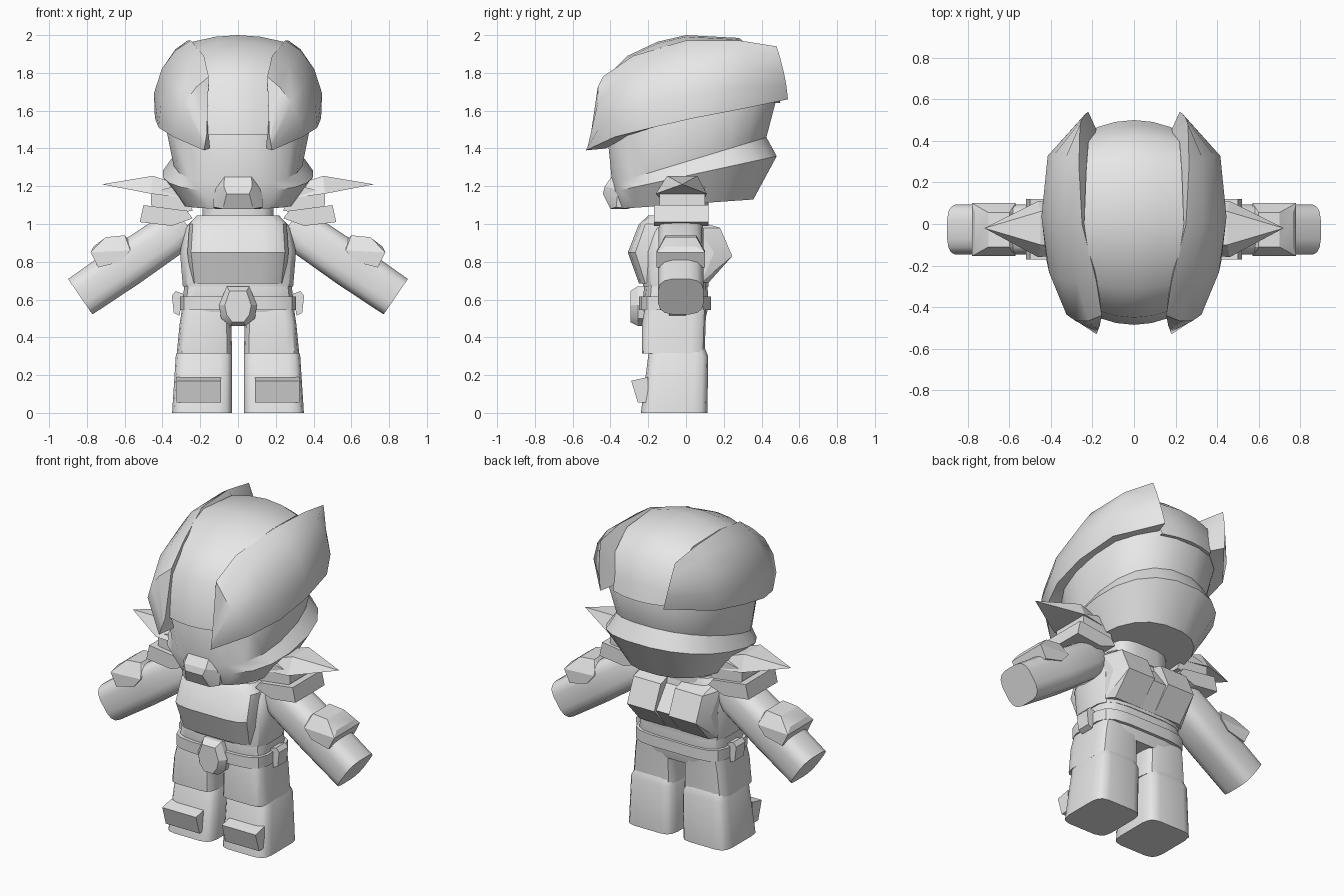
import bpy, bmesh, math
from mathutils import Vector as V

grey = bpy.data.materials.new("plain_grey")
grey.diffuse_color = (0.8, 0.8, 0.8, 1)


def finish(name, bm, angle=35):
    bmesh.ops.recalc_face_normals(bm, faces=bm.faces)
    me = bpy.data.meshes.new(name)
    bm.to_mesh(me)
    bm.free()
    ob = bpy.data.objects.new(name, me)
    bpy.context.collection.objects.link(ob)
    me.materials.append(grey)
    bpy.ops.object.select_all(action='DESELECT')
    ob.select_set(True)
    bpy.context.view_layer.objects.active = ob
    bpy.ops.object.shade_smooth_by_angle(angle=math.radians(angle))
    return ob


def loft(name, rings, caps=True, closed=True, angle=35):
    """Skin a list of point rings."""
    bm = bmesh.new()
    vs = [[bm.verts.new(p) for p in r] for r in rings]
    n = len(vs[0])
    for a, b in zip(vs, vs[1:]):
        for i in range(n if closed else n - 1):
            j = (i + 1) % n
            bm.faces.new((a[i], a[j], b[j], b[i]))
    if caps:
        bm.faces.new(vs[0])
        bm.faces.new(vs[-1])
    return finish(name, bm, angle)


def hull(name, pts, angle=20):
    bm = bmesh.new()
    for p in pts:
        bm.verts.new(p)
    bmesh.ops.convex_hull(bm, input=bm.verts)
    bmesh.ops.dissolve_limit(bm, angle_limit=0.02, verts=bm.verts, edges=bm.edges)
    return finish(name, bm, angle)


def oval(n, e):
    """Unit outline: e = 1 is round, smaller is boxier."""
    out = []
    for i in range(n):
        a = 2 * math.pi * (i + 0.5) / n
        c, s = math.cos(a), math.sin(a)
        out.append((math.copysign(abs(c) ** e, c), math.copysign(abs(s) ** e, s)))
    return out


def ring(x0, x1, y0, y1, z, e=0.5, n=16, zb=None):
    """Horizontal ring; zb gives a different height at the back."""
    zb = z if zb is None else zb
    return [V(((x0 + x1) / 2 + u * (x1 - x0) / 2, (y0 + y1) / 2 + v * (y1 - y0) / 2,
               z + (zb - z) * (v + 1) / 2)) for u, v in oval(n, e)]


def prism(prof, x0, x1):
    return [(x, y, z) for x in (x0, x1) for y, z in prof]


# Head, tilted rings with a groove and a flared jaw band
loft("head", [ring(-w, w, a, b, z, 0.85, 20, zb) for w, a, b, z, zb in (
    (0.36, -0.38, 0.44, 1.56, 1.76), (0.39, -0.42, 0.48, 1.46, 1.65),
    (0.345, -0.395, 0.43, 1.21, 1.46), (0.40, -0.39, 0.485, 1.17, 1.36),
    (0.30, -0.36, 0.36, 1.08, 1.13))])

# Snout
hull("snout", [(s * x, y, z) for s in (1, -1) for x, y, z in (
    (0.07, -0.38, 1.27), (0.075, -0.43, 1.2), (0.06, -0.44, 1.16), (0.08, -0.40, 1.08),
    (0.13, -0.37, 1.09), (0.13, -0.36, 1.18), (0.1, -0.3, 1.25), (0.12, -0.3, 1.08))])

# Helmet centre strip: half width, y, z along the centre line
strip = [(0.17, -0.38, 1.475), (0.17, -0.485, 1.475), (0.17, -0.45, 1.75), (0.19, -0.31, 1.89),
         (0.22, -0.15, 1.965), (0.24, 0, 2.0), (0.23, 0.28, 1.985), (0.22, 0.42, 1.88),
         (0.2, 0.475, 1.74), (0.18, 0.5, 1.64), (0.18, 0.4, 1.64)]
rows = []
for w, y, z in strip:
    row = []
    for u in (-1, -0.5, 0, 0.5, 1):
        k = 1 - 0.07 * u * u
        row.append((u * w, y * k, z if z < 1.7 else 1.5 + (z - 1.5) * k))
    rows.append(row)
loft("helmet_centre", rows, caps=False, closed=False, angle=40)

# Helmet side shells: lower edge, raised fin edge, groove, bulge
shell = [((0.18, -0.53, 1.39), (0.165, -0.49, 1.48), (0.155, -0.44, 1.47), 0),
         ((0.34, -0.38, 1.46), (0.155, -0.44, 1.78), (0.165, -0.40, 1.72), 0.07),
         ((0.42, -0.18, 1.51), (0.18, -0.28, 1.89), (0.175, -0.27, 1.84), 0.08),
         ((0.44, 0.04, 1.56), (0.25, 0, 1.972), (0.22, 0, 1.92), 0.08),
         ((0.41, 0.30, 1.61), (0.265, 0.28, 1.972), (0.2, 0.28, 1.9), 0.08),
         ((0.22, 0.54, 1.66), (0.26, 0.48, 1.94), (0.17, 0.43, 1.70), 0.01)]

# Pauldrons, arms and legs are built on each side
for side, s in (("right", 1), ("left", -1)):
    def m(pts):
        return [(s * p[0], p[1], p[2]) for p in pts]

    def pair(prof, y0, y1):
        return m([(x, y, z) for y in (y0, y1) for x, z in prof])

    rings = []
    for lo, hi, groove, bulge in shell:
        lo, hi = V(lo), V(hi)
        r = [V((lo.x * 0.82, lo.y * 0.8, lo.z + 0.01))]
        for i in range(5):
            t = i / 4
            p = lo.lerp(hi, t)
            r.append(p + (p - V((0, 0, 1.45))).normalized() * bulge * 4 * t * (1 - t))
        rings.append(m(r + [V(groove)]))
    loft(side + "_helmet_shell", rings, angle=40)

    # Shoulder armour: spike, base and lower plate
    hull(side + "_shoulder_spike", m([
        (0.72, -0.02, 1.21), (0.45, -0.10, 1.255), (0.45, 0.06, 1.255), (0.46, -0.16, 1.16),
        (0.46, 0.11, 1.16), (0.32, -0.10, 1.21), (0.32, 0.06, 1.21), (0.3, -0.14, 1.14),
        (0.3, 0.1, 1.14)]))
    hull(side + "_shoulder_base", pair(
        [(0.46, 1.17), (0.46, 1.10), (0.4, 1.05), (0.24, 1.07), (0.26, 1.12), (0.33, 1.2)], -0.14, 0.10))
    hull(side + "_shoulder_plate", pair(
        [(0.24, 1.03), (0.27, 1.07), (0.5, 1.10), (0.52, 1.01), (0.35, 0.99)], -0.17, 0.12))

    # Arm
    d, u = V((0.825, 0, -0.565)), V((0.565, 0, 0.825))
    end = V((0.835, -0.027, 0.615))
    rings = []
    for t, h, w in ((-0.68, 0.07, 0.09), (-0.58, 0.115, 0.12), (-0.3, 0.12, 0.122), (0, 0.115, 0.122)):
        c = end + d * t
        rings.append(m([c + u * (h * a) + V((0, w * b, 0)) for a, b in oval(16, 0.6)]))
    loft(side + "_arm", rings)

    # Forearm pad
    low = [(0.57, 0.86), (0.62, 0.80), (0.74, 0.77), (0.78, 0.85)]
    top = [(0.575, 0.91), (0.6, 0.94), (0.7, 0.93), (0.765, 0.88)]
    hull(side + "_forearm_pad", pair(low, -0.155, 0.10) + pair(top, -0.11, 0.055))

    # Leg, boot and toe plate
    leg = [ring(0.03, 0.325, -0.235, 0.10, 0.315, 0.35), ring(0.035, 0.31, -0.235, 0.105, 0.47, 0.35),
           ring(0.02, 0.29, -0.21, 0.11, 0.6, 0.35)]
    loft(side + "_thigh", [m(r) for r in leg])
    boot = [ring(0.03, 0.35, -0.24, 0.115, 0, 0.35), ring(0.03, 0.33, -0.20, 0.118, 0.31, 0.35, zb=0.30),
            ring(0.05, 0.31, -0.18, 0.1, 0.345, 0.35)]
    loft(side + "_boot", [m(r) for r in boot])
    hull(side + "_toe_plate", prism([(-0.2, 0.19), (-0.29, 0.17), (-0.255, 0.055), (-0.2, 0.055)],
                                    s * 0.09, s * 0.325))

    # Hip pouch and back plate
    hull(side + "_hip_pouch", pair([(0.29, 0.63), (0.33, 0.645), (0.35, 0.62), (0.34, 0.53), (0.31, 0.515)],
                                   -0.09, 0.0))
    hull(side + "_back_plate", prism([(0.04, 1.02), (0.18, 0.98), (0.245, 0.83), (0.12, 0.69), (0.05, 0.69)],
                                     s * 0.05, s * 0.24)
         + [(s * 0.28, 0.06, 0.98), (s * 0.28, 0.15, 0.85), (s * 0.28, 0.08, 0.69)])

# Back centre between the plates
hull("back_centre", prism([(0.04, 1.0), (0.13, 0.96), (0.225, 0.83), (0.12, 0.69), (0.05, 0.69)], -0.06, 0.06))

# Torso, chest panel and neck
loft("torso", [ring(-w, w, a, b, z, 0.5) for w, a, b, z in (
    (0.295, -0.23, 0.12, 0.67), (0.31, -0.24, 0.13, 0.85), (0.28, -0.2, 0.12, 0.98), (0.22, -0.14, 0.1, 1.04))])
loft("chest", [ring(-w, w, a, 0.05, z, 0.45) for w, a, z in (
    (0.25, -0.25, 0.685), (0.27, -0.31, 0.85), (0.26, -0.25, 1.0), (0.22, -0.2, 1.045))])
loft("neck", [ring(-0.19, 0.19, -0.15, 0.12, z, 0.6) for z in (1.0, 1.12)])

# Hips and belt
loft("hips", [ring(-w, w, a, b, z, 0.45) for w, a, b, z in (
    (0.26, -0.2, 0.10, 0.48), (0.30, -0.235, 0.12, 0.56), (0.285, -0.22, 0.115, 0.69))])
loft("belt", [ring(-0.31, 0.31, -0.25, 0.135, z, 0.45) for z in (0.545, 0.615)])

# Buckle
outer = [(0.06, 0.67), (0.10, 0.57), (0.09, 0.5), (0.04, 0.46)]
inner = [(0.045, 0.645), (0.07, 0.57), (0.06, 0.52), (0.03, 0.48)]
hull("buckle", [(k * x, y, z) for k in (1, -1) for pts, y in ((outer, -0.2), (outer, -0.255), (inner, -0.295))
                for x, z in pts])
